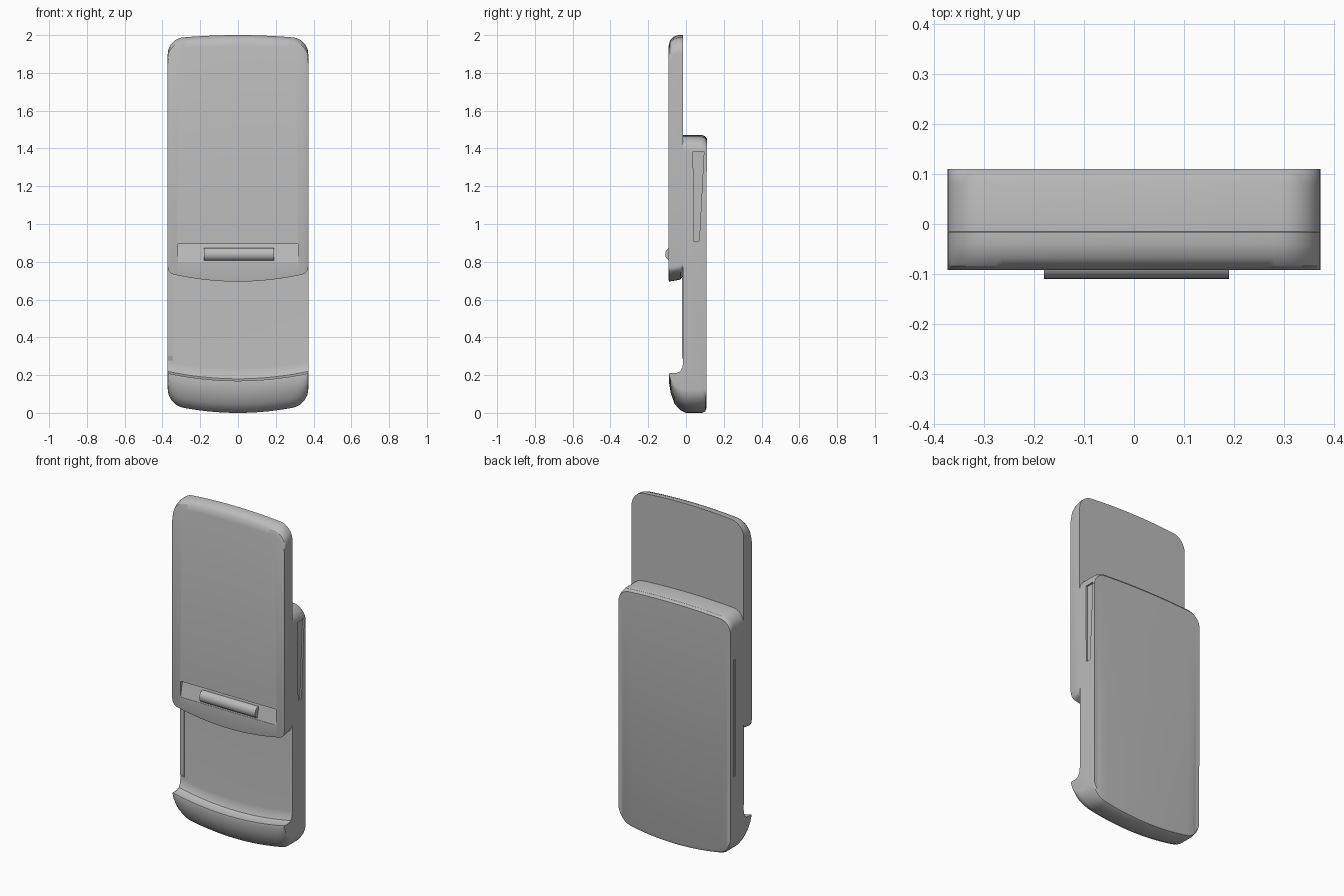
import bpy, bmesh, math

cube = bpy.data.objects.get("Cube")
if cube:
    bpy.data.objects.remove(cube, do_unlink=True)

HALF = 0.372  # half of the body width
grey = bpy.data.materials.new("neutral_grey")
grey.use_nodes = True
grey.diffuse_color = (0.5, 0.5, 0.5, 1)
grey.node_tree.nodes["Principled BSDF"].inputs["Base Color"].default_value = (0.5, 0.5, 0.5, 1)


def finish(name, bm):
    bmesh.ops.recalc_face_normals(bm, faces=bm.faces)
    mesh = bpy.data.meshes.new(name)
    bm.to_mesh(mesh)
    bm.free()
    mesh.materials.append(grey)
    obj = bpy.data.objects.new(name, mesh)
    bpy.context.collection.objects.link(obj)
    return obj


def loft(name, rings):
    """Skin a row of equal closed rings and cap both ends."""
    bm = bmesh.new()
    rows = [[bm.verts.new(p) for p in ring] for ring in rings]
    n = len(rows[0])
    for a, b in zip(rows, rows[1:]):
        for i in range(n):
            j = (i + 1) % n
            bm.faces.new((a[i], a[j], b[j], b[i]))
    bm.faces.new(rows[0])
    bm.faces.new(rows[-1][::-1])
    return finish(name, bm)


def edge(z, bow, radius, sign):
    """Bowed outline edge with a rounded corner at each side."""
    def height(x):
        over = max(0, abs(x) - HALF + radius)
        corner = radius - math.sqrt(max(0, radius ** 2 - over ** 2))
        return z + sign * (bow * (x / HALF) ** 2 + corner)
    return height


def shell(name, profile, edges, steps=48):
    """Sweep a side profile across x; t runs from edge to edge."""
    rings = []
    for s in range(steps + 1):
        x = -HALF * math.cos(math.pi * s / steps)
        levels = [e(x) for e in edges]
        ring = []
        for y, t in profile:
            k = min(int(t), len(levels) - 2)
            ring.append((x, y, levels[k] + (levels[k + 1] - levels[k]) * (t - k)))
        rings.append(ring)
    return loft(name, rings)


def prism(name, points, x0, x1):
    return loft(name, [[(x, y, z) for y, z in points] for x in (x0, x1)])


def cut(obj, name, points, x0, x1):
    tool = prism(name, points, x0, x1)
    tool.hide_render = True
    tool.hide_set(True)
    mod = obj.modifiers.new(name, "BOOLEAN")
    mod.operation = "DIFFERENCE"
    mod.solver = "EXACT"
    mod.object = tool


def smooth(obj):
    bpy.ops.object.select_all(action="DESELECT")
    obj.select_set(True)
    bpy.context.view_layer.objects.active = obj
    bpy.ops.object.shade_smooth_by_angle(angle=math.radians(30))


# Lower body: thin keypad section running into a thick rounded chin
base_profile = [
    (0.108, 0.15), (0.102, 0.05), (0.085, 0), (0, 0), (-0.03, 0.08),
    (-0.06, 0.28), (-0.08, 0.6), (-0.09, 0.94), (-0.088, 1), (-0.05, 1),
    (-0.03, 1.008), (-0.019, 1.025), (-0.015, 1.05), (-0.015, 2),
    (0.08, 2), (0.1, 1.995), (0.11, 1.985)]
base = shell("lower_body", base_profile, [
    edge(0, 0.045, 0.08, 1), edge(0.17, 0.04, 0.001, 1), edge(1.472, 0.015, 0.07, -1)])
smooth(base)

# Upper sliding body with a rounded top front edge
slider_profile = [
    (-0.015, 0.02), (-0.03, 0.008), (-0.09, 0), (-0.092, 0.006), (-0.092, 0.955),
    (-0.084, 0.98), (-0.068, 0.993), (-0.04, 1), (-0.016, 1)]
slider = shell("sliding_body", slider_profile, [
    edge(0.695, 0.045, 0.03, 1), edge(2, 0.02, 0.08, -1)])
smooth(slider)

# Wedge recess near the foot of the slider, holding a rounded thumb bar
cut(slider, "recess_cutter", [(-0.12, 0.895), (-0.07, 0.895), (-0.09, 0.8), (-0.12, 0.8)], -0.318, 0.318)
bar_ring = [(-0.08 - 0.03 * math.cos(a), 0.84 + 0.034 * math.sin(a))
            for a in (math.tau * i / 20 for i in range(20))]
bar = prism("thumb_bar", bar_ring, -0.18, 0.19)
smooth(bar)

# Shallow slots in the sides of the lower body
cut(base, "right_slot_cutter", [(0.038, 1.385), (0.095, 1.385), (0.07, 0.91), (0.04, 0.91)], 0.362, 0.4)
cut(base, "left_slot_cutter", [(0.06, 1.2), (0.08, 1.2), (0.08, 0.5), (0.06, 0.5)], -0.4, -0.366)

# Slim rail down one side of the keypad
rail = prism("keypad_rail", [(-0.021, 0.3), (-0.021, 0.76), (-0.01, 0.76), (-0.01, 0.26)], -0.37, -0.345)
